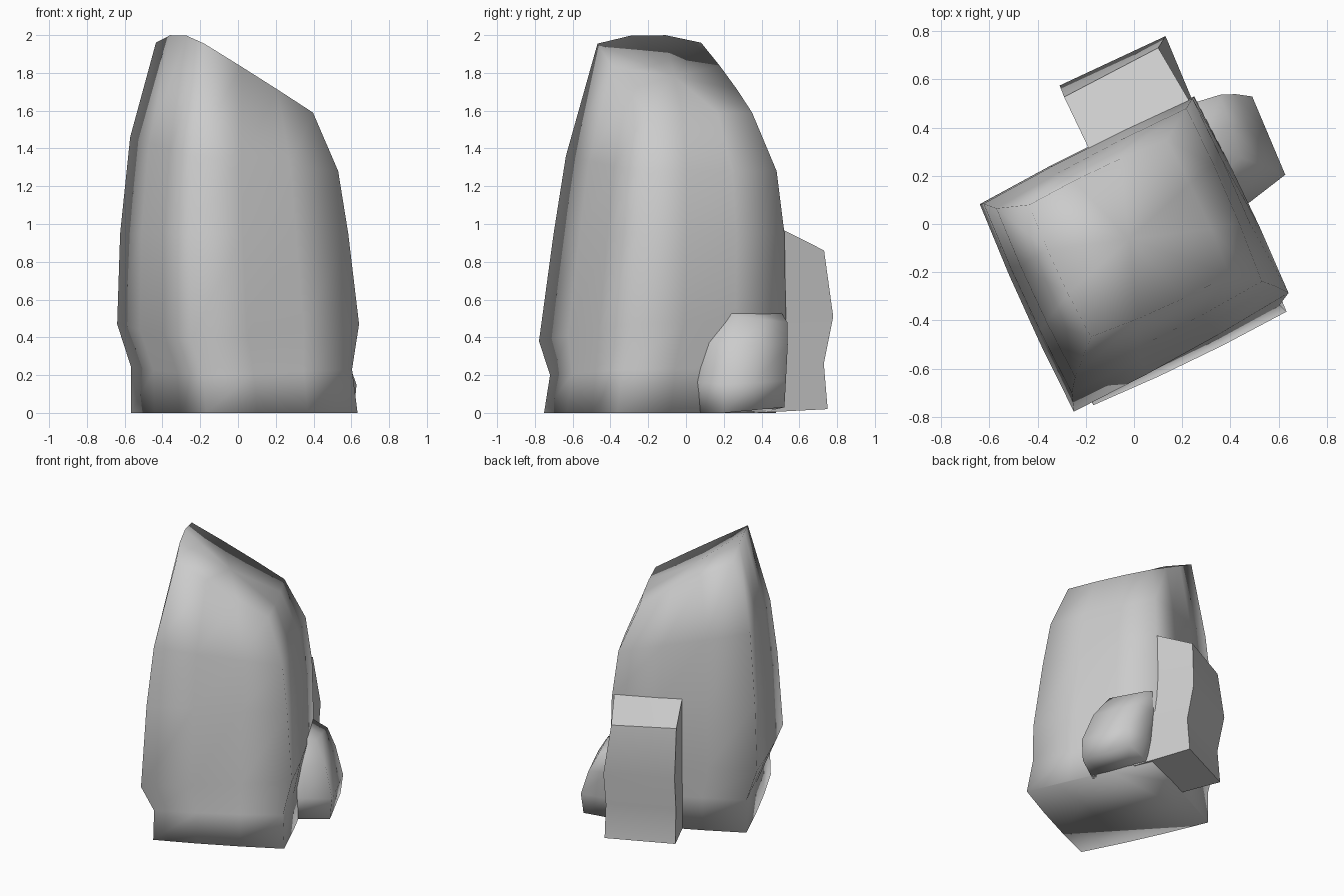
import bpy, bmesh, math
from mathutils import Vector, Matrix

if "Cube" in bpy.data.objects:
    bpy.data.objects.remove(bpy.data.objects["Cube"])

TURN = Matrix.Rotation(math.radians(25), 4, 'Z')


def rock(name, rings, seg=3, bulge=0.0, rim_lift=0.0, crown=0.0, smooth=45):
    """Loft rings of four corners (back-left, front-left, front-right, back-right)."""
    bm = bmesh.new()
    loops = []
    for k, ring in enumerate(rings):
        c = [Vector(p) for p in ring]
        mid = sum(c, Vector()) / 4
        loop = []
        for i in range(4):
            a, b = c[i], c[(i + 1) % 4]
            out = (a + b) / 2 - mid
            out.z = 0
            out.normalize()
            for s in range(seg):
                t = s / seg
                p = a.lerp(b, t) + out * bulge * 4 * t * (1 - t)
                # the tall edge of the last ring arches upward
                if k == len(rings) - 1 and i == 0:
                    p.z += rim_lift * (4 * t * (1 - t)) * 1.1
                loop.append(bm.verts.new(TURN @ p))
        loops.append(loop)
    n = 4 * seg
    for lo, hi in zip(loops, loops[1:]):
        for i in range(n):
            j = (i + 1) % n
            bm.faces.new((lo[i], lo[j], hi[j], hi[i]))
    bm.faces.new(list(reversed(loops[0])))
    # crown of the rock
    top = loops[-1]
    peak = sum((v.co for v in top), Vector()) / n
    peak.z += crown
    pv = bm.verts.new(peak)
    for i in range(n):
        bm.faces.new((top[i], top[(i + 1) % n], pv))
    bmesh.ops.recalc_face_normals(bm, faces=bm.faces[:])
    me = bpy.data.meshes.new(name)
    bm.to_mesh(me)
    bm.free()
    ob = bpy.data.objects.new(name, me)
    bpy.context.collection.objects.link(ob)
    bpy.ops.object.select_all(action='DESELECT')
    ob.select_set(True)
    bpy.context.view_layer.objects.active = ob
    bpy.ops.object.shade_smooth_by_angle(angle=math.radians(smooth))
    return ob


# Tall standing stone with a sloping top
rock("standing_stone", [
    [(-.47, .33, 0), (-.47, -.61, 0), (.42, -.597, 0), (.42, .33, 0)],
    [(-.47, .33, .24), (-.47, -.575, .20), (.405, -.56, .23), (.42, .34, .24)],
    [(-.545, .345, .47), (-.555, -.60, .38), (.46, -.53, .47), (.45, .374, .5)],
    [(-.53, .34, .95), (-.53, -.526, .95), (.42, -.48, .95), (.44, .37, .95)],
    [(-.49, .30, 1.46), (-.49, -.473, 1.36), (.38, -.44, 1.28), (.40, .343, 1.28)],
    [(-.36, .256, 1.96), (-.36, -.349, 1.955), (.27, -.36, 1.59), (.27, .26, 1.59)],
], bulge=0.012, rim_lift=0.042, smooth=120)

# Shorter stone leaning on the back
rock("back_stone", [
    [(-.037, .62, .015), (-.037, .2, 0), (.43, .2, 0), (.445, .62, .02)],
    [(-.037, .60, .26), (-.037, .2, .26), (.43, .2, .26), (.44, .60, .26)],
    [(-.037, .651, .51), (-.037, .2, .51), (.43, .2, .51), (.448, .651, .51)],
    [(-.04, .60, .86), (-.037, .3, 1.0), (.43, .3, 1.0), (.40, .62, .86)],
], seg=1)

# Small low stone on the right
rock("side_stone", [
    [(.30, .30, 0), (.30, -.14, 0), (.64, -.08, 0), (.65, .272, .03)],
    [(.30, .36, .17), (.30, -.16, .17), (.655, -.08, .15), (.668, .272, .17)],
    [(.30, .38, .40), (.30, -.12, .38), (.60, -.02, .36), (.61, .31, .36)],
    [(.30, .37, .60), (.30, .02, .57), (.52, .06, .51), (.55, .335, .48)],
], seg=2, smooth=120)
